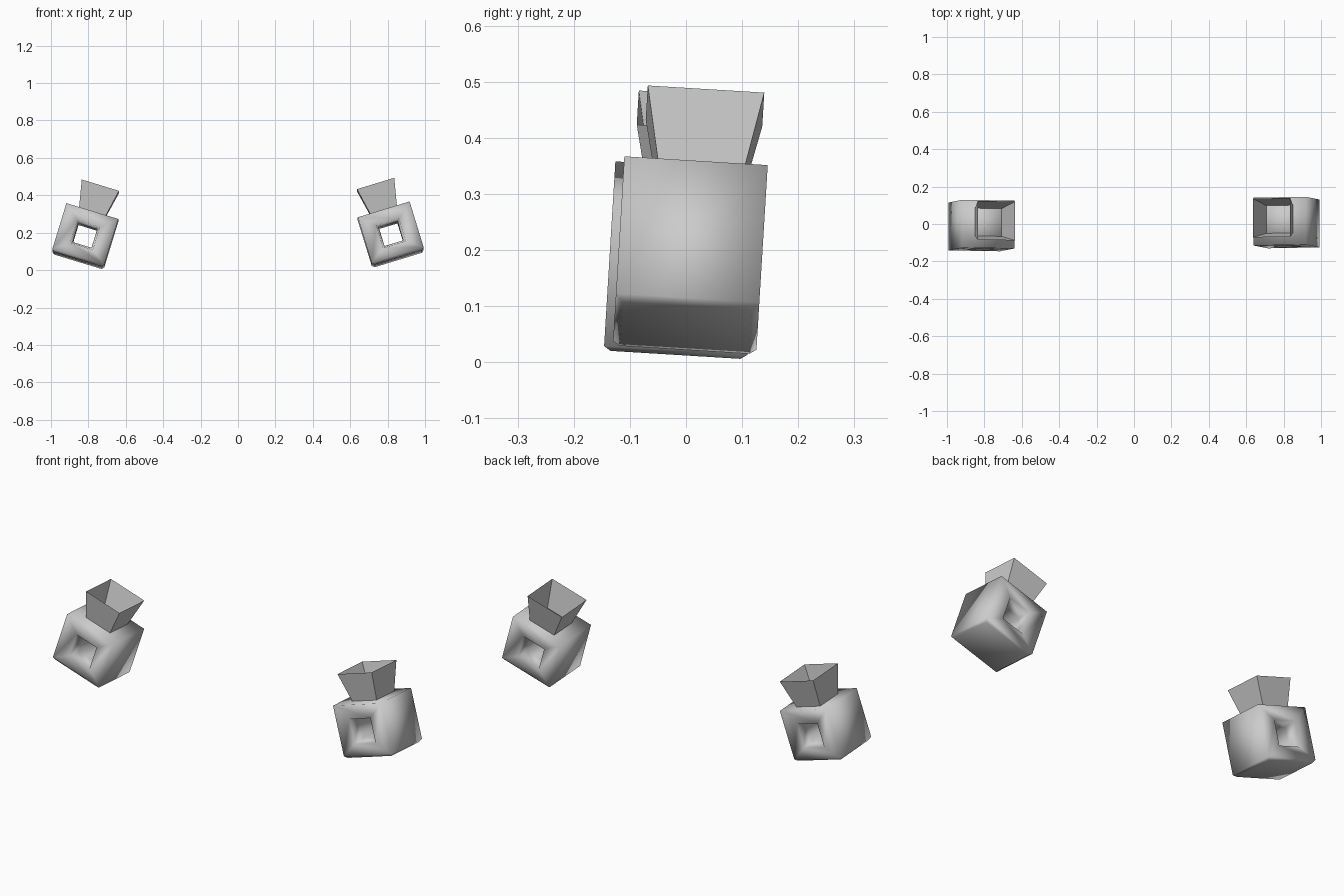
import bpy, bmesh
from math import radians
from mathutils import Matrix

if "Cube" in bpy.data.objects:
    bpy.data.objects.remove(bpy.data.objects["Cube"])


def ring(bm, hx, hz, y):
    """Square loop lying in the XZ plane."""
    return [bm.verts.new((x * hx, y, z * hz))
            for x, z in ((-1, -1), (1, -1), (1, 1), (-1, 1))]


def bridge(bm, a, b):
    for i in range(4):
        j = (i + 1) % 4
        bm.faces.new((a[i], a[j], b[j], b[i]))


def finish(bm, name, matrix, fix=True):
    if fix:
        bmesh.ops.recalc_face_normals(bm, faces=bm.faces[:])
    mesh = bpy.data.meshes.new(name)
    bm.to_mesh(mesh)
    bm.free()
    ob = bpy.data.objects.new(name, mesh)
    bpy.context.collection.objects.link(ob)
    ob.matrix_world = matrix
    return ob


def body(name, matrix):
    # block with a square hole running front to back, slightly flared mouths
    bm = bmesh.new()
    loops = [ring(bm, *p) for p in (
        (0.145, 0.134, -0.128), (0.145, 0.134, 0.128),
        (0.063, 0.063, 0.128), (0.052, 0.052, 0.07),
        (0.052, 0.052, -0.07), (0.063, 0.063, -0.128))]
    for i, a in enumerate(loops):
        bridge(bm, a, loops[(i + 1) % len(loops)])
    # small chamfer around the bottom
    low = [e for e in bm.edges if all(v.co.z < -0.13 for v in e.verts)]
    bmesh.ops.bevel(bm, geom=low, offset=0.012, segments=1, affect='EDGES')
    ob = finish(bm, name, matrix)
    for p in ob.data.polygons:
        p.use_smooth = True


def funnel(name, matrix):
    # open, flared square collar
    bm = bmesh.new()
    loops = []
    for h, z in ((0.074, 0.133), (0.104, 0.281)):
        loops.append([bm.verts.new((x * h, 0.01 + y * h, z))
                      for x, y in ((-1, -1), (1, -1), (1, 1), (-1, 1))])
    bridge(bm, *loops)
    finish(bm, name, matrix, fix=False)


# the two leaning pieces
for side, label, y, z in ((1, "right", 0.0075, 0.189), (-1, "left", -0.0085, 0.180)):
    m = (Matrix.Translation((0.818 * side, y, z))
         @ Matrix.Rotation(radians(-3.5), 4, 'X')
         @ Matrix.Rotation(radians(-17 * side), 4, 'Y'))
    body(label + "_body", m)
    funnel(label + "_collar", m)
